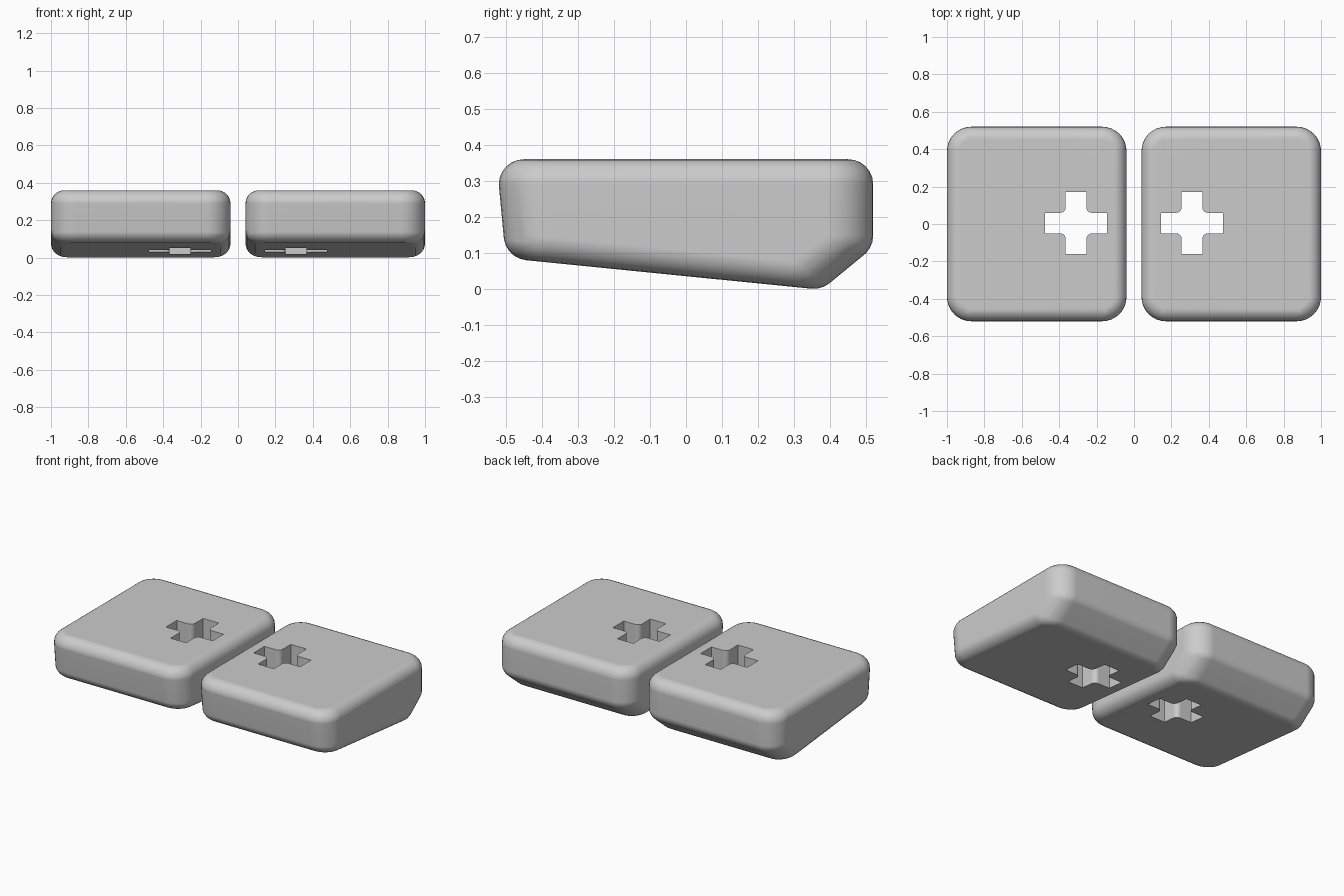
import bpy, bmesh, math
from mathutils import Matrix, Vector

cube = bpy.data.objects.get("Cube")
if cube:
    bpy.data.objects.remove(cube, do_unlink=True)

grey = bpy.data.materials.new("light_grey")
grey.use_nodes = True
colour = (0.6, 0.6, 0.6, 1)
grey.diffuse_color = colour
grey.node_tree.nodes["Principled BSDF"].inputs["Base Color"].default_value = colour

RING, TUBE = 0.06, 0.07          # plan corner radius is RING + TUBE
TILT = -math.atan(0.1)           # slope of the underside
# side profile: centre y, centre z, tilt of each rounded corner
PROFILE = [(-0.39, 0.29, 0), (0.39, 0.29, 0), (0.39, 0.148, 0),
           (0.295, 0.076, TILT), (-0.377, 0.143, TILT)]


def to_object(bm, name):
    bmesh.ops.recalc_face_normals(bm, faces=bm.faces)
    mesh = bpy.data.meshes.new(name)
    bm.to_mesh(mesh)
    bm.free()
    mesh.materials.append(grey)
    obj = bpy.data.objects.new(name, mesh)
    bpy.context.collection.objects.link(obj)
    return obj


def rounded_wedge(name, cx):
    """Hull around a small ring at every corner of the wedge."""
    bm = bmesh.new()
    for y, z, tilt in PROFILE:
        turn = Matrix.Rotation(tilt, 3, 'X')
        for x in (cx - 0.35, cx + 0.35):
            for i in range(32):
                a = math.tau * i / 32
                for j in range(13):
                    b = math.pi * (j / 12 - 0.5)
                    rad = RING + TUBE * math.cos(b)
                    p = Vector((rad * math.cos(a), rad * math.sin(a), TUBE * math.sin(b)))
                    bm.verts.new(turn @ p + Vector((x, y, z)))
    bmesh.ops.convex_hull(bm, input=bm.verts[:])
    bmesh.ops.delete(bm, geom=[v for v in bm.verts if not v.link_faces], context='VERTS')
    bmesh.ops.dissolve_limit(bm, angle_limit=math.radians(1),
                             verts=bm.verts[:], edges=bm.edges[:])
    return to_object(bm, name)


def cross_cutter(cx, cy):
    """Upright plus-shaped prism with filleted inner corners."""
    half, arm, fillet = 0.055, 0.165, 0.03
    quarter = [(arm, -half), (arm, half)]
    for i in range(7):
        a = -math.pi / 2 * (1 + i / 6)
        quarter.append((half + fillet * (1 + math.cos(a)), half + fillet * (1 + math.sin(a))))
    bm = bmesh.new()
    ring = []
    for k in range(4):
        turn = Matrix.Rotation(k * math.pi / 2, 3, 'Z')
        for x, y in quarter:
            ring.append(bm.verts.new(turn @ Vector((x, y, 0)) + Vector((cx, cy, -0.2))))
    face = bm.faces.new(ring)
    out = bmesh.ops.extrude_face_region(bm, geom=[face])
    bmesh.ops.translate(bm, vec=(0, 0, 0.8),
                        verts=[g for g in out["geom"] if isinstance(g, bmesh.types.BMVert)])
    return to_object(bm, "cross_cutter")


for side, name in ((1, "left_block"), (-1, "right_block")):
    block = rounded_wedge(name, side * 0.52)
    cutter = cross_cutter(side * 0.31, 0.005)
    cutter.hide_render = True

    bpy.ops.object.select_all(action='DESELECT')
    bpy.context.view_layer.objects.active = block
    block.select_set(True)

    # cross-shaped through hole
    cut = block.modifiers.new("cross_hole", 'BOOLEAN')
    cut.operation = 'DIFFERENCE'
    cut.solver = 'EXACT'
    cut.object = cutter
    bpy.ops.object.modifier_apply(modifier=cut.name)
    bpy.data.objects.remove(cutter, do_unlink=True)

    # soft edges, flat broad faces
    bpy.ops.object.shade_smooth_by_angle(angle=math.radians(35))
    weighted = block.modifiers.new("flat_faces", 'WEIGHTED_NORMAL')
    weighted.keep_sharp = True
